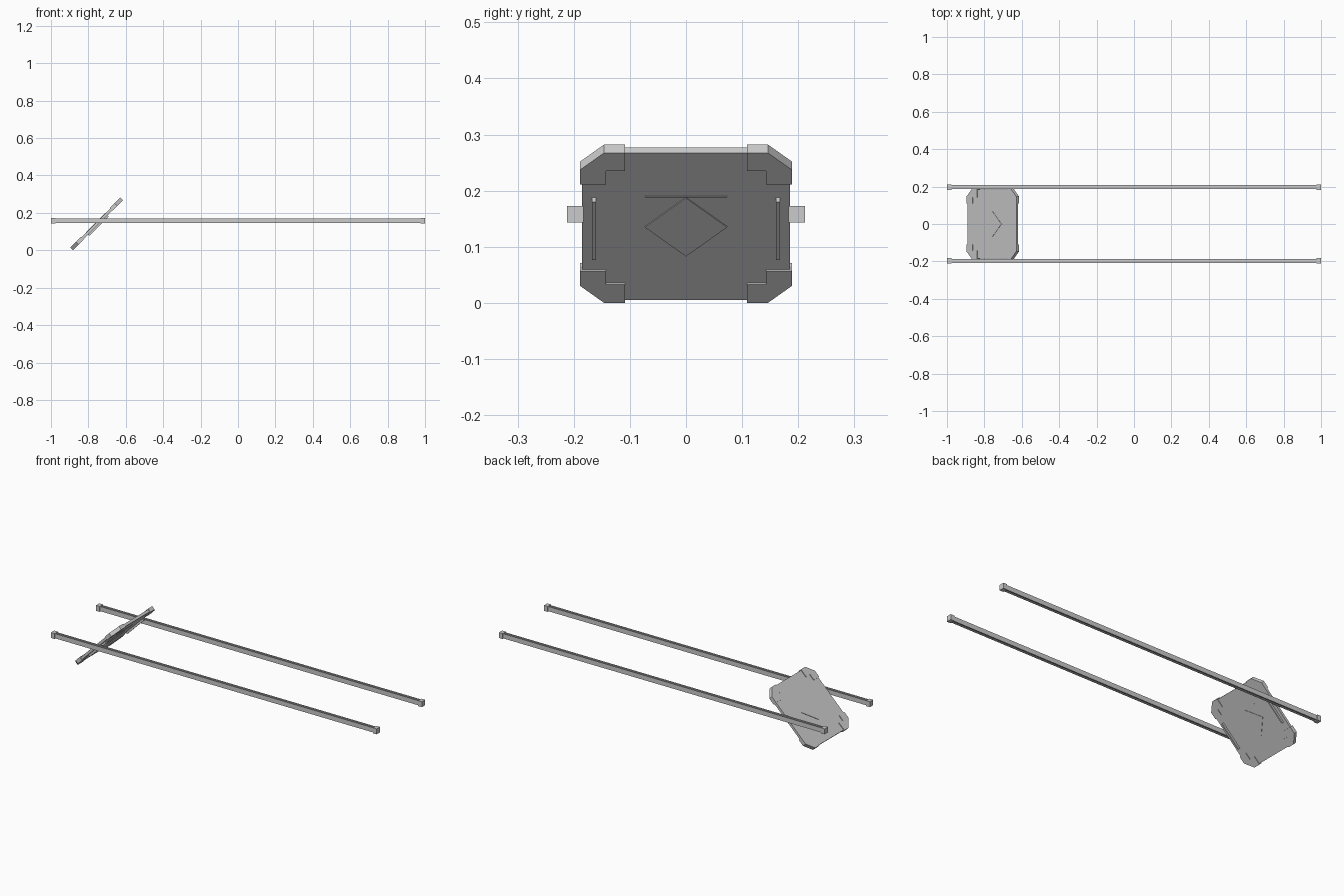
import bpy, bmesh, math
from mathutils import Matrix

if "Cube" in bpy.data.objects:
    bpy.data.objects.remove(bpy.data.objects["Cube"])

# Local sheet axes: first axis runs up the 45 degree slope, third points up-left
TILT = Matrix.Translation((-0.755, 0, 0.141)) @ Matrix.Rotation(-math.pi / 4, 4, 'Y')


def prism(name, outline, lo, hi, matrix):
    """Extrude a 2D outline along its local third axis."""
    bm = bmesh.new()
    face = bm.faces.new([bm.verts.new((a, b, lo)) for a, b in outline])
    ext = bmesh.ops.extrude_face_region(bm, geom=[face])
    for v in ext['geom']:
        if isinstance(v, bmesh.types.BMVert):
            v.co.z = hi
    bmesh.ops.recalc_face_normals(bm, faces=bm.faces)
    mesh = bpy.data.meshes.new(name)
    bm.to_mesh(mesh)
    bm.free()
    obj = bpy.data.objects.new(name, mesh)
    bpy.context.collection.objects.link(obj)
    obj.matrix_world = matrix
    return obj


def rect(a0, a1, b0, b1):
    return [(a0, b0), (a1, b0), (a1, b1), (a0, b1)]


# Square panel with cut corners
s, c = 0.185, 0.144
prism("panel", [(s, -c), (s, c), (c, s), (-c, s), (-s, c), (-s, -c), (-c, -s), (c, -s)],
      -0.007, 0.007, TILT)

# L-shaped corner guards wrapping both faces
guard = [(0.109, 0.189), (0.146, 0.189), (0.189, 0.146), (0.189, 0.109),
         (0.143, 0.109), (0.143, 0.143), (0.109, 0.143)]
for su in (-1, 1):
    for sv in (-1, 1):
        prism("corner_guard", [(a * su, b * sv) for a, b in guard], -0.0105, 0.0105, TILT)

# Raised diamond on both faces, with a thin strip above it on the underside
d = 0.0735
prism("diamond_plate", [(d, 0), (0, d), (-d, 0), (0, -d)], -0.009, 0.009, TILT)
prism("thin_strip", rect(0.0755, 0.078, -0.073, 0.073), -0.009, -0.006, TILT)

# Grip bars near the two sides of the underside
for sv in (-1, 1):
    prism("grip_bar", rect(-0.073, 0.073, sv * 0.164 - 0.0035, sv * 0.164 + 0.0035),
          -0.018, -0.006, TILT)

# Long rails with a shallow groove above and below, closed by square end caps
w, h, g, k = 0.010, 0.013, 0.005, 0.009
rail = [(-w, -h), (-g, -h), (-g, -k), (g, -k), (g, -h), (w, -h),
        (w, h), (g, h), (g, k), (-g, k), (-g, h), (-w, h)]
for sv in (-1, 1):
    along_x = Matrix(((0, 0, 1, 0), (1, 0, 0, 0.1975 * sv), (0, 1, 0, 0.158), (0, 0, 0, 1)))
    prism("rail", rail, -0.98, 0.98, along_x)
    for e in (-1, 1):
        prism("rail_end_cap", rect(-0.0145, 0.0145, -0.015, 0.015),
              min(e, e * 0.977), max(e, e * 0.977), along_x)
